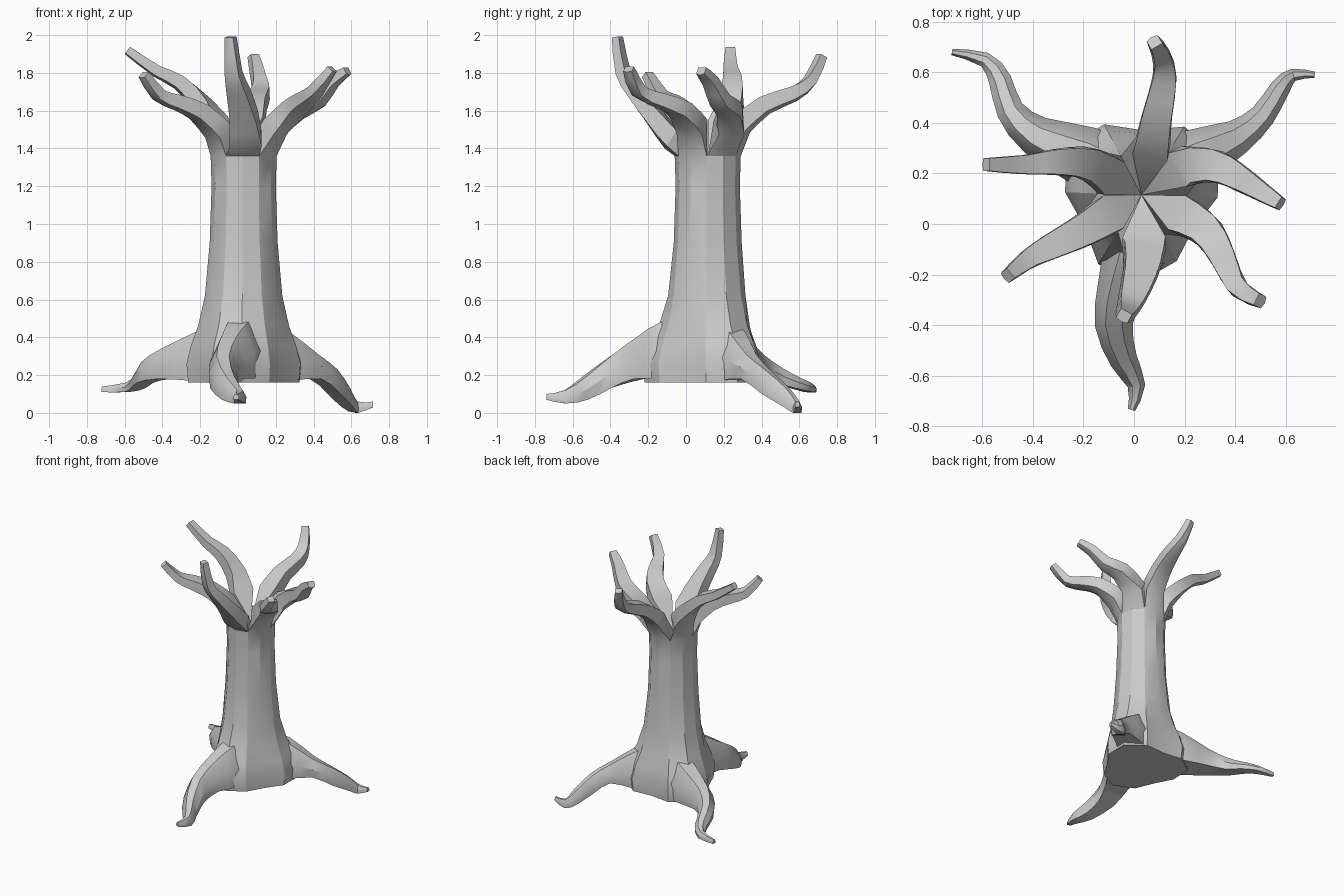
import bpy, bmesh, math
from mathutils import Vector

if "Cube" in bpy.data.objects:
    bpy.data.objects.remove(bpy.data.objects["Cube"])

UP = Vector((0, 0, 1))
CX, CY = 0.03, 0.115


def bridge(bm, a, b):
    n = len(a)
    for i in range(n):
        j = (i + 1) % n
        vs = list(dict.fromkeys((a[i], a[j], b[j], b[i])))
        if len(vs) > 2:
            bm.faces.new(vs)


def soften(st):
    """Insert a curved midpoint between neighbouring stations."""
    out = []
    for i in range(len(st) - 1):
        a, b, c, d = st[max(i - 1, 0)], st[i], st[i + 1], st[min(i + 2, len(st) - 1)]
        out += [b, tuple((9 * (q + r) - p - s) / 16 for p, q, r, s in zip(a, b, c, d))]
    return out + [st[-1]]


def finish(bm, name, angle):
    bmesh.ops.recalc_face_normals(bm, faces=bm.faces)
    me = bpy.data.meshes.new(name)
    bm.to_mesh(me)
    bm.free()
    ob = bpy.data.objects.new(name, me)
    bpy.context.collection.objects.link(ob)
    bpy.ops.object.select_all(action='DESELECT')
    bpy.context.view_layer.objects.active = ob
    ob.select_set(True)
    bpy.ops.object.shade_smooth_by_angle(angle=math.radians(angle))


def frame(pts, i):
    """Tangent and horizontal side direction along a path."""
    t = (pts[min(i + 1, len(pts) - 1)] - pts[max(i - 1, 0)]).normalized()
    return t, t.cross(UP).normalized()


# Trunk: twelve-sided, with a foot that swells towards the three roots
bm = bmesh.new()
rings = []
for z, r, bump in [(0.16, 0.235, .10), (0.26, 0.235, .115), (0.36, 0.225, .09), (0.46, 0.215, .045),
                   (0.62, 0.198, .012), (0.9, 0.18, 0), (1.2, 0.17, 0), (1.36, 0.175, 0)]:
    ring = []
    for k in range(12):
        deg = -2 + 30 * k
        lobe = max(math.cos(math.radians(deg - g)) for g in (-98, 32, 145)) ** 3
        q = r + bump * lobe
        a = math.radians(deg)
        ring.append(bm.verts.new((CX + q * math.cos(a), CY + q * math.sin(a), z)))
    if rings:
        bridge(bm, rings[-1], ring)
    rings.append(ring)
bm.faces.new(rings[0])
rim = rings[-1]
crotch = bm.verts.new((CX, CY, 1.36))

# Branches: each grows from one sixth of the rim, as (rim index, path, width)
branches = [
    (3, [(.07, .30, 1.53), (.09, .42, 1.63), (.12, .57, 1.69), (.11, .66, 1.76), (.08, .72, 1.89)], .14),
    (1, [(.20, .23, 1.51), (.32, .23, 1.60), (.42, .18, 1.65), (.50, .13, 1.75), (.58, .08, 1.81)], .15),
    (11, [(.20, .03, 1.51), (.29, -.03, 1.60), (.35, -.13, 1.65), (.41, -.25, 1.70), (.50, -.305, 1.82)], .15),
    (9, [(.04, -.08, 1.45), (.03, -.17, 1.57), (.0, -.27, 1.70), (-.025, -.335, 1.80), (-.04, -.365, 1.99)], .17),
    (7, [(-.11, .03, 1.49), (-.21, -.03, 1.59), (-.33, -.09, 1.645), (-.42, -.14, 1.68), (-.50, -.205, 1.79)], .15),
    (5, [(-.11, .20, 1.51), (-.19, .24, 1.63), (-.31, .245, 1.75), (-.43, .235, 1.81), (-.585, .235, 1.92)], .15),
]
for k, path, width in branches:
    pts = [Vector((CX, CY, 1.36))] + [Vector(p) for p in soften(path)]
    prev = [crotch, crotch, rim[k - 1], rim[k], rim[(k + 1) % 12]]
    for i in range(1, len(pts)):
        f = (i - 1) / (len(pts) - 2)
        w = (width + (0.05 - width) * f) / 2
        h = (0.11 + (0.045 - 0.11) * f) / 2
        t, s = frame(pts, i)
        n = s.cross(t)
        ring = [bm.verts.new(pts[i] + s * (w * a) + n * (h * b))
                for a, b in [(-1, 1), (1, 1), (1, -.8), (0, -1.1), (-1, -.8)]]
        bridge(bm, prev, ring)
        prev = ring
    bm.faces.new(prev)
finish(bm, "trunk_and_branches", 28)

# Roots: path stations as (x, y, top z, bottom z, width)
roots = {
    "front_root": [(.02, .0, .50, .18, .24), (.0, -.12, .48, .18, .25), (-.05, -.25, .40, .18, .19),
                   (-.08, -.40, .30, .13, .15), (-.04, -.54, .19, .07, .11),
                   (.01, -.64, .12, .05, .07), (-.01, -.735, .10, .07, .03)],
    "right_root": [(.13, .2, .48, .17, .24), (.25, .27, .43, .17, .22), (.41, .345, .31, .18, .14),
                   (.51, .43, .23, .10, .10), (.58, .54, .13, .03, .08),
                   (.63, .59, .06, .0, .05), (.715, .59, .06, .03, .025)],
    "left_root": [(-.07, .2, .48, .17, .26), (-.20, .27, .43, .17, .24), (-.39, .35, .34, .18, .16),
                  (-.49, .45, .27, .16, .11), (-.53, .57, .2, .13, .09),
                  (-.59, .65, .16, .11, .06), (-.72, .68, .14, .11, .025)],
}
for name, st in roots.items():
    bm = bmesh.new()
    st = soften(st)
    pts = [Vector((p[0], p[1], 0)) for p in st]
    prev = None
    for i, (x, y, zt, zb, w) in enumerate(st):
        s = frame(pts, i)[1]
        ring = [bm.verts.new(pts[i] + s * (w * a) + UP * (max(zb, 0) + (zt - max(zb, 0)) * b))
                for a, b in [(-.45, 0), (.45, 0), (.5, .5), (.22, 1), (-.22, 1), (-.5, .5)]]
        if prev:
            bridge(bm, prev, ring)
        else:
            bm.faces.new(ring)
        prev = ring
    bm.faces.new(prev)
    finish(bm, name, 35)
